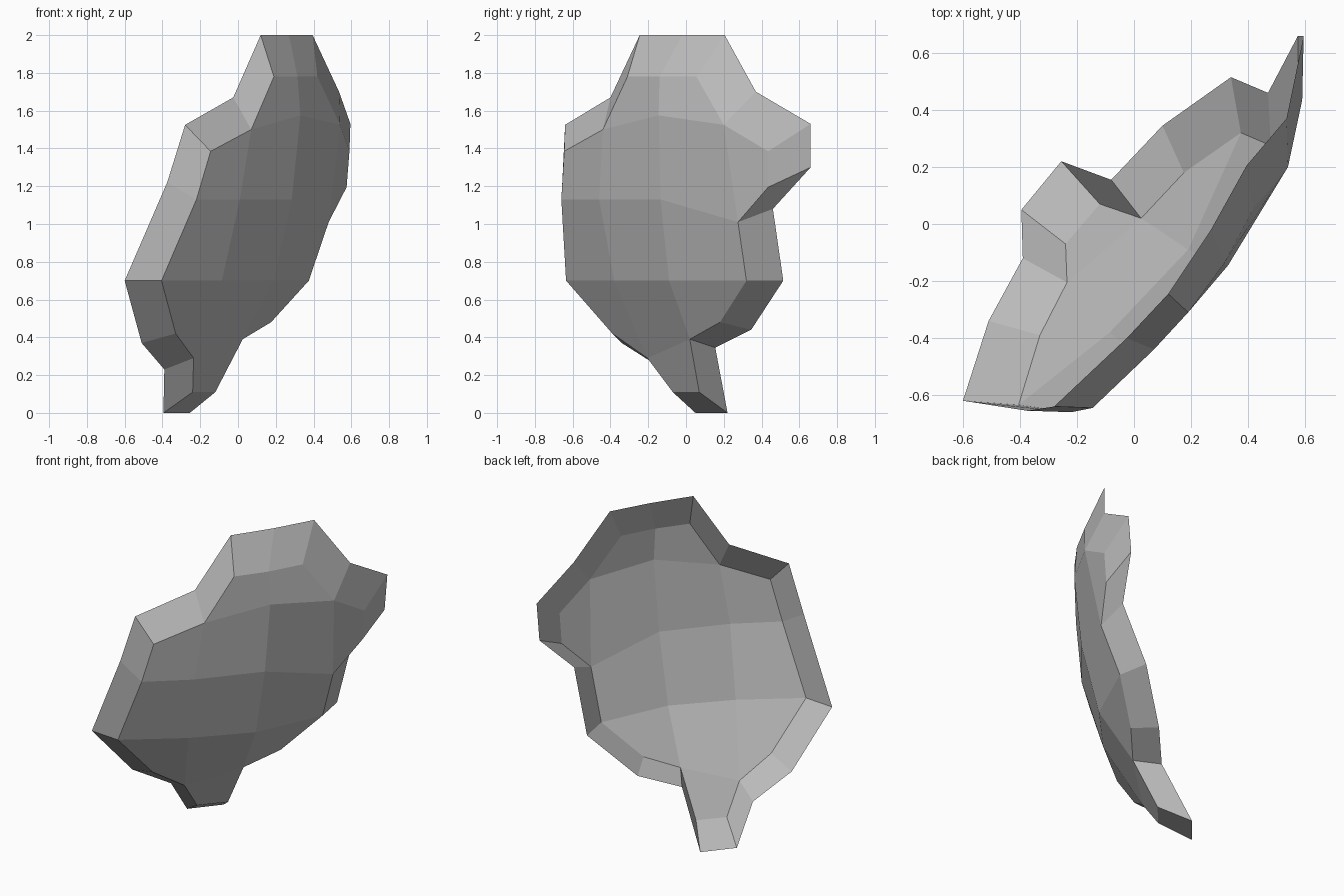
import bpy
import bmesh

# Remove the default object
default_cube = bpy.data.objects.get("Cube")
if default_cube:
    bpy.data.objects.remove(default_cube, do_unlink=True)


def make_material(name, colour):
    material = bpy.data.materials.new(name)
    material.use_nodes = True
    material.diffuse_color = colour
    shader = next(node for node in material.node_tree.nodes if node.type == "BSDF_PRINCIPLED")
    shader.inputs["Base Color"].default_value = colour
    return material


def add_path(mesh, points):
    """Turn a path of points into mesh vertices."""
    return [mesh.verts.new(point) for point in points]


def add_strip(mesh, upper, lower):
    """Fill the band between two rows that have equally many vertices."""
    for index in range(len(upper) - 1):
        mesh.faces.new((upper[index], lower[index], lower[index + 1], upper[index + 1]))


bowed_plate = bmesh.new()

# Near side of the bowed panel, from the crown down to the tab, and its flared lip
near_edge = add_path(bowed_plate, [
    (.19, -.31, 1.78), (.07, -.44, 1.5), (-.145, -.645, 1.385), (-.22, -.66, 1.13),
    (-.405, -.635, .7), (-.33, -.39, .42), (-.235, -.205, .29), (-.24, -.07, .11)])
near_lip = add_path(bowed_plate, [
    (.12, -.245, 2), (-.025, -.4, 1.67), (-.28, -.64, 1.525), (-.375, -.655, 1.22),
    (-.6, -.62, .7), (-.51, -.34, .37), (-.39, -.12, .23), (-.395, .05, 0)])

# Far side of the panel, from the crown down to the tab, and its flared lip
far_edge = add_path(bowed_plate, [
    (.42, .055, 1.78), (.54, .2, 1.525), (.59, .435, 1.385), (.575, .435, 1.195),
    (.48, .275, 1.01), (.375, .32, .7), (.175, .18, .48), (.025, .02, .39), (-.12, .07, .11)])
far_lip = add_path(bowed_plate, [
    (.395, .205, 2), (.535, .37, 1.7), (.595, .66, 1.53), (.575, .66, 1.3),
    (.47, .46, 1.08), (.34, .515, .7), (.1, .345, .44), (-.08, .155, .345), (-.255, .22, 0)])

# Ridge lines that give the panel its bow
crown, crown_lip, shoulder = add_path(bowed_plate, [
    (.315, -.14, 1.78), (.27, -.02, 2), (.33, -.145, 1.575)])
waist = add_path(bowed_plate, [(.01, -.46, 1.13), (.285, -.135, 1.13)])
belly = add_path(bowed_plate, [(-.085, -.38, .7), (.19, -.09, .7)])

near_top, near_shoulder, near_ear, near_waist, near_belly, near_hip, near_neck, near_tip = near_edge
far_top, far_shoulder, far_ear, far_ear_base, far_waist, far_belly, far_hip, far_neck, far_tip = far_edge

# Panel bands from the crown to the tab
add_strip(bowed_plate, [near_top, crown, far_top], [near_shoulder, shoulder, far_shoulder])
add_strip(bowed_plate, [near_shoulder, shoulder, far_shoulder], [*waist, far_waist])
add_strip(bowed_plate, [near_waist, *waist, far_waist], [near_belly, *belly, far_belly])
add_strip(bowed_plate, belly, [near_neck, far_neck])
add_strip(bowed_plate, [near_neck, far_neck], [near_tip, far_tip])

# Corner patches: two ears and two hips
for patch in (
    (near_shoulder, near_ear, near_waist, waist[0]),
    (far_shoulder, far_waist, far_ear_base, far_ear),
    (near_belly, near_hip, near_neck, belly[0]),
    (far_belly, belly[1], far_neck, far_hip),
):
    bowed_plate.faces.new(patch)

# Flared lip all the way round the panel
edge_loop = near_edge + far_edge[::-1] + [crown, near_top]
lip_loop = near_lip + far_lip[::-1] + [crown_lip, near_lip[0]]
add_strip(bowed_plate, edge_loop, lip_loop)

# Face the bowed side outward, toward the front and left
bmesh.ops.recalc_face_normals(bowed_plate, faces=bowed_plate.faces)
bowed_plate.normal_update()
if shoulder.normal.x < 0:
    bmesh.ops.reverse_faces(bowed_plate, faces=bowed_plate.faces)

mesh_data = bpy.data.meshes.new("bowed_plate")
bowed_plate.to_mesh(mesh_data)
bowed_plate.free()
mesh_data.materials.append(make_material("plain_grey", (.5, .5, .5, 1)))
plate = bpy.data.objects.new("bowed_plate", mesh_data)
bpy.context.collection.objects.link(plate)
